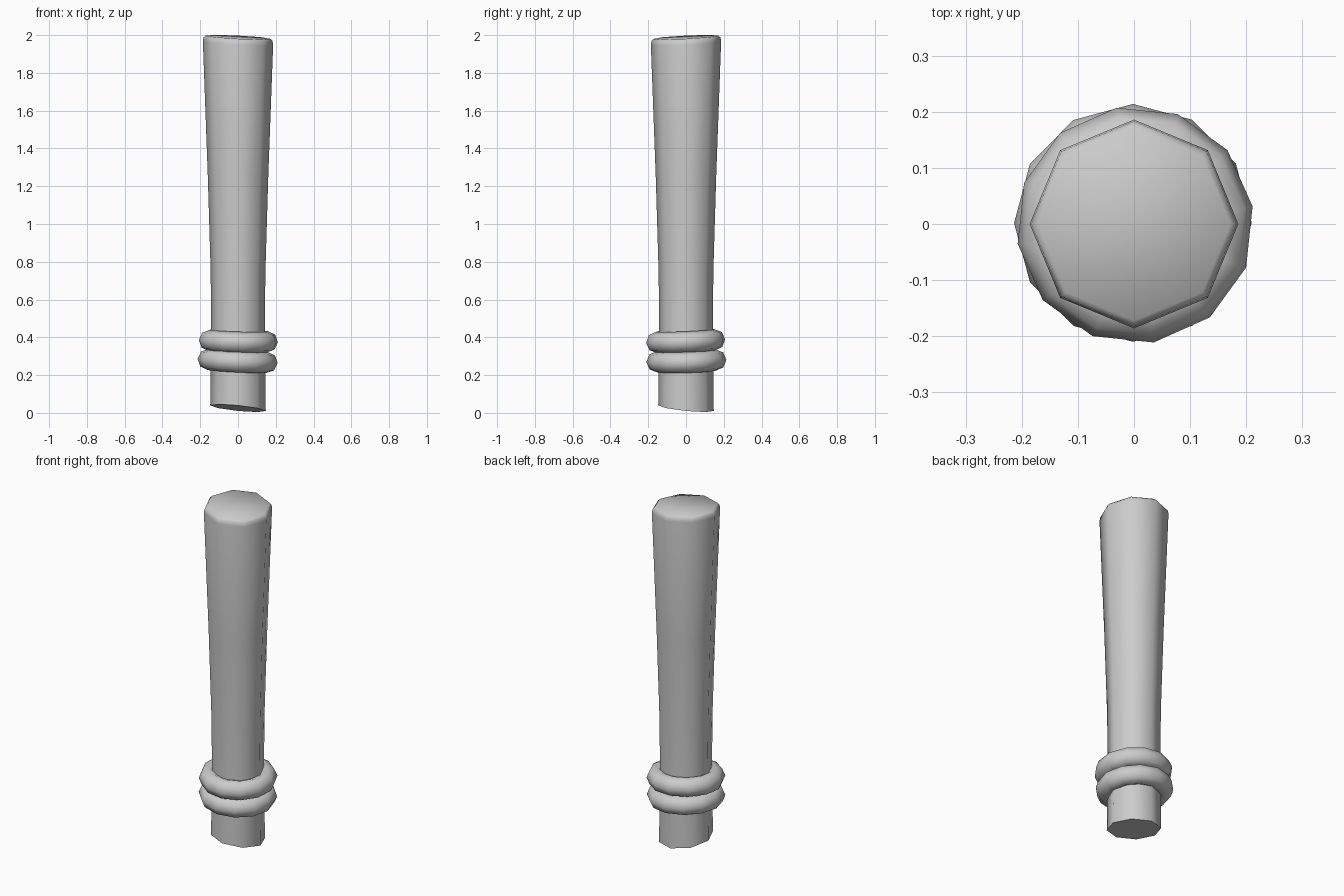
import bpy, bmesh, math
from mathutils import Matrix

if "Cube" in bpy.data.objects:
    bpy.data.objects.remove(bpy.data.objects["Cube"])


def finish(bm, name, angle):
    bmesh.ops.recalc_face_normals(bm, faces=bm.faces)
    mesh = bpy.data.meshes.new(name)
    bm.to_mesh(mesh)
    bm.free()
    ob = bpy.data.objects.new(name, mesh)
    bpy.context.collection.objects.link(ob)
    bpy.ops.object.select_all(action='DESELECT')
    ob.select_set(True)
    bpy.context.view_layer.objects.active = ob
    bpy.ops.object.shade_smooth_by_angle(angle=math.radians(angle))
    return ob


def bridge(bm, a, b):
    n = len(a)
    for i in range(n):
        j = (i + 1) % n
        bm.faces.new((a[i], a[j], b[j], b[i]))


# Tapered eight-sided shaft: radius, height, tilt in x, tilt in y
sections = [
    (0.147, 0.025, -0.10, -0.10),
    (0.142, 0.45, -0.04, 0.03),
    (0.145, 0.75, -0.04, 0.03),
    (0.160, 1.25, -0.04, 0.03),
    (0.186, 1.957, -0.05, 0.05),
    (0.183, 1.978, -0.05, 0.05),
    (0.172, 1.989, -0.05, 0.05),
]
bm = bmesh.new()
loops = []
for r, z, sx, sy in sections:
    loop = []
    for k in range(8):
        a = k * math.tau / 8
        x, y = r * math.cos(a), r * math.sin(a)
        loop.append(bm.verts.new((x, y, z + sx * x + sy * y)))
    loops.append(loop)
for lower, upper in zip(loops, loops[1:]):
    bridge(bm, lower, upper)
bm.faces.new(loops[0][::-1])
bm.faces.new(loops[-1])
finish(bm, "shaft", 50)


# Two slightly tilted collar rings
def collar(name, centre, turn, tilt_x, tilt_y, major=0.156, minor=0.056):
    bm = bmesh.new()
    rings = []
    for i in range(12):
        a = i * math.tau / 12 + math.radians(turn)
        ring = []
        for j in range(8):
            b = j * math.tau / 8
            r = major + minor * math.cos(b)
            ring.append(bm.verts.new((r * math.cos(a), r * math.sin(a), minor * math.sin(b))))
        rings.append(ring)
    for i in range(12):
        bridge(bm, rings[i], rings[(i + 1) % 12])
    tilt = Matrix.Rotation(tilt_x, 4, 'X') @ Matrix.Rotation(tilt_y, 4, 'Y')
    bm.transform(Matrix.Translation(centre) @ tilt)
    finish(bm, name, 60)


collar("upper_collar", (0.002, -0.002, 0.38), 9, 0.04, 0.03)
collar("lower_collar", (-0.002, 0.002, 0.275), 0, 0.03, 0.05)
